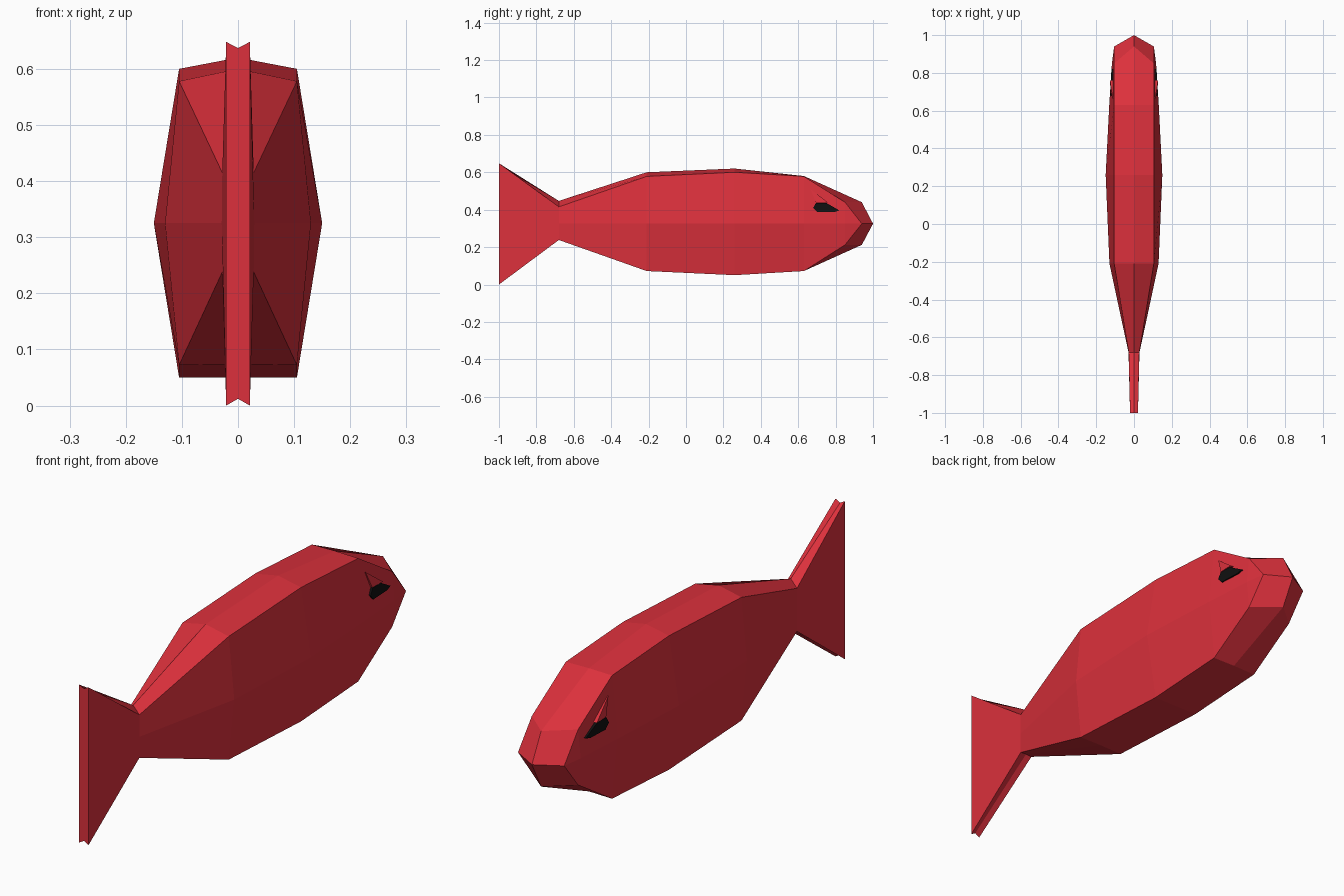
import bpy, bmesh

if "Cube" in bpy.data.objects:
    bpy.data.objects.remove(bpy.data.objects["Cube"])


def material(name, color):
    m = bpy.data.materials.new(name)
    m.diffuse_color = (*color, 1)
    m.use_nodes = True
    m.node_tree.nodes["Principled BSDF"].inputs["Base Color"].default_value = m.diffuse_color
    return m


red = material("red", (0.72, 0.03, 0.045))
black = material("black", (0.005, 0.005, 0.005))


def make(name, bm, mat):
    bmesh.ops.recalc_face_normals(bm, faces=bm.faces[:])
    me = bpy.data.meshes.new(name)
    bm.to_mesh(me)
    bm.free()
    me.materials.append(mat)
    ob = bpy.data.objects.new(name, me)
    bpy.context.collection.objects.link(ob)
    return ob


# Body and tail fin: eight-point rings lofted along y
# edge y, centre y, edge x, side x, top edge z, top centre z, bottom edge z, bottom centre z
MID = 0.325
rings = [
    (-1.00, -1.00, 0.021, 0.021, 0.648, 0.637, 0.000, 0.012),
    (-0.68, -0.68, 0.028, 0.029, 0.415, 0.447, 0.238, 0.240),
    (-0.21, -0.21, 0.105, 0.130, 0.578, 0.600, 0.072, 0.074),
    (0.26, 0.26, 0.105, 0.150, 0.600, 0.620, 0.050, 0.050),
    (0.63, 0.63, 0.105, 0.131, 0.578, 0.580, 0.072, 0.074),
    (0.85, 0.94, 0.105, 0.117, 0.440, 0.440, 0.212, 0.212),
]
bm = bmesh.new()
loops = []
for ye, yc, xe, xs, te, tc, be, bc in rings:
    pts = [(0, yc, tc), (xe, ye, te), (xs, ye, MID), (xe, ye, be),
           (0, yc, bc), (-xe, ye, be), (-xs, ye, MID), (-xe, ye, te)]
    loops.append([bm.verts.new(p) for p in pts])
for a, b in zip(loops, loops[1:]):
    for i in range(8):
        j = (i + 1) % 8
        bm.faces.new((a[i], a[j], b[j], b[i]))
bm.faces.new(loops[0])

# Blunt snout: a point in the middle and a corner on each side
nose = bm.verts.new((0, 1.0, MID))
head = loops[-1]
for top, edge, side, low, bottom, s in ((0, 1, 2, 3, 4, 1), (0, 7, 6, 5, 4, -1)):
    corner = bm.verts.new((s * 0.105, 0.94, MID))
    bm.faces.new((head[top], head[edge], corner, nose))
    bm.faces.new((head[bottom], head[low], corner, nose))
    bm.faces.new((head[edge], head[side], corner))
    bm.faces.new((head[side], head[low], corner))
make("fish_body", bm, red)


def side_plates(name, outline, depth, mat):
    # Thin plates on both cheeks; outline holds (outer x, y, z)
    bm = bmesh.new()
    for s in (1, -1):
        outer = [bm.verts.new((s * x, y, z)) for x, y, z in outline]
        inner = [bm.verts.new((s * (x - depth), y, z)) for x, y, z in outline]
        bm.faces.new(outer)
        bm.faces.new(inner)
        n = len(outline)
        for i in range(n):
            j = (i + 1) % n
            bm.faces.new((outer[i], outer[j], inner[j], inner[i]))
    make(name, bm, mat)


# Eyes, with a small brow ridge over each
side_plates("eyes", [(0.125, 0.695, 0.436), (0.123, 0.75, 0.436), (0.119, 0.82, 0.396),
                     (0.121, 0.795, 0.388), (0.125, 0.70, 0.388), (0.126, 0.68, 0.41)], 0.02, black)
side_plates("brows", [(0.113, 0.665, 0.51), (0.127, 0.76, 0.438), (0.124, 0.695, 0.438)], 0.02, red)
